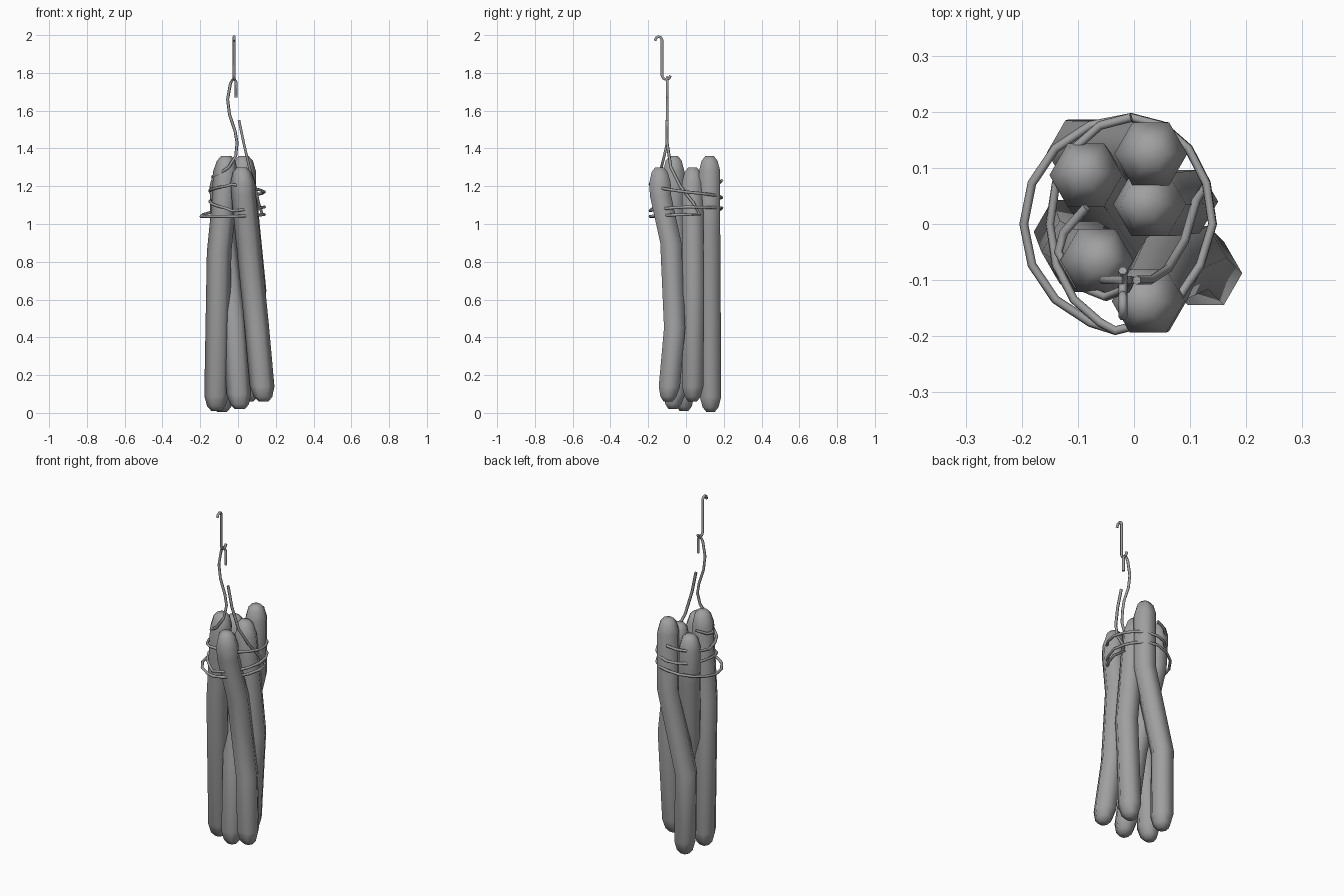
import bpy, bmesh, math
from mathutils import Vector

old = bpy.data.objects.get("Cube")
if old:
    bpy.data.objects.remove(old, do_unlink=True)


def make_material(name, value):
    mat = bpy.data.materials.new(name)
    mat.use_nodes = True
    color = (value, value, value, 1)
    mat.diffuse_color = color
    mat.node_tree.nodes["Principled BSDF"].inputs["Base Color"].default_value = color
    return mat


grey = make_material("plain grey", 0.35)
SIDES = 6
RADIUS = 0.065
WIRE = 0.008


def finish(obj):
    obj.data.materials.append(grey)
    bpy.ops.object.select_all(action="DESELECT")
    obj.select_set(True)
    bpy.context.view_layer.objects.active = obj


def stick(name, path):
    """Six-sided rod along a path from top to bottom, with rounded ends."""
    top, *middle, bottom = [Vector(p) for p in path]
    cap = [(0, 0.4), (0.025, 0.75), (0.08, 1)]
    rings = [(top.lerp(middle[0], d / (top - middle[0]).length), f) for d, f in cap]
    rings += [(p, 1) for p in middle]
    last = middle[-1]
    rings += [(bottom.lerp(last, d / (bottom - last).length), f) for d, f in reversed(cap)]
    bm = bmesh.new()
    loops = []
    for center, factor in rings:
        loop = []
        for i in range(SIDES):
            a = math.tau * i / SIDES
            offset = Vector((math.cos(a), math.sin(a), 0)) * RADIUS * factor
            loop.append(bm.verts.new(center + offset))
        loops.append(loop)
    for upper, lower in zip(loops, loops[1:]):
        for i in range(SIDES):
            j = (i + 1) % SIDES
            bm.faces.new((upper[i], lower[i], lower[j], upper[j]))
    bm.faces.new(loops[0])
    bm.faces.new(reversed(loops[-1]))
    bmesh.ops.recalc_face_normals(bm, faces=bm.faces)
    mesh = bpy.data.meshes.new(name)
    bm.to_mesh(mesh)
    bm.free()
    obj = bpy.data.objects.new(name, mesh)
    bpy.context.collection.objects.link(obj)
    finish(obj)
    bpy.ops.object.shade_smooth_by_angle(angle=math.radians(65))


def wire(name, points):
    """Thin round wire through the given points."""
    curve = bpy.data.curves.new(name, "CURVE")
    curve.dimensions = "3D"
    curve.bevel_depth = WIRE
    curve.bevel_resolution = 1
    curve.use_fill_caps = True
    spline = curve.splines.new("POLY")
    spline.points.add(len(points) - 1)
    for target, p in zip(spline.points, points):
        target.co = (*p, 1)
    obj = bpy.data.objects.new(name, curve)
    bpy.context.collection.objects.link(obj)
    finish(obj)
    bpy.ops.object.convert(target="MESH")
    bpy.ops.object.shade_smooth_by_angle(angle=math.radians(65))


# Five leaning sticks
stick("front_stick", [(0.02, -0.14, 1.3), (0.03, -0.135, 1.15), (0.055, -0.08, 0.9),
                      (0.1, -0.06, 0.45), (0.135, -0.095, 0.06)])
stick("right_stick", [(-0.062, -0.065, 1.36), (-0.075, -0.065, 1.1),
                      (-0.1, -0.05, 0.85), (-0.115, -0.01, 0.01)])
stick("back_right_stick", [(-0.088, 0.09, 1.28), (-0.08, 0.08, 1.0),
                           (-0.02, -0.01, 0.5), (0.01, -0.07, 0.02)])
stick("middle_stick", [(0.02, 0.035, 1.3), (0.04, 0.035, 1.1),
                       (0.085, 0.04, 0.65), (0.055, 0.035, 0.06)])
stick("back_stick", [(0.03, 0.125, 1.36), (0.03, 0.125, 0.95),
                     (-0.09, 0.128, 0.48), (-0.085, 0.13, 0.005)])

# Binding wire: loose tail, then turns around the bundle
tail = [(0.005, -0.1, 1.55), (0.03, -0.1, 1.43), (0.06, -0.08, 1.3),
        (0.09, -0.03, 1.2), (0.11, 0.04, 1.11)]
# Heights at successive quarter turns: right, front, left, back
heights = [1.05, 1.04, 1.04, 1.085, 1.09, 1.07, 1.12, 1.14, 1.17, 1.21, 1.175, 1.23]
STEPS = 4
for i in range(-1, (len(heights) - 1) * STEPS + 1):
    q, part = divmod(max(i, 0), STEPS)
    nxt = heights[min(q + 1, len(heights) - 1)]
    z = heights[q] + (nxt - heights[q]) * part / STEPS
    a = -math.pi / 2 * i / STEPS
    x, y = 0.145 * math.cos(a), 0.19 * math.sin(a)
    if x < 0 and i < 3 * STEPS:
        x *= 1.32
    tail.append((x - 0.005 + 0.15 * y * (y < 0) * (x > 0), y, z))
wire("binding_wire", tail)

# Hanging wire with a bent top and a curled lower end
wire("hanging_wire", [(-0.01, -0.1, 1.67), (-0.01, -0.1, 1.75), (-0.022, -0.1, 1.775),
                      (-0.04, -0.1, 1.745), (-0.055, -0.1, 1.66), (-0.045, -0.1, 1.58),
                      (-0.015, -0.1, 1.49), (-0.005, -0.1, 1.43), (-0.012, -0.115, 1.36),
                      (-0.05, -0.13, 1.3), (-0.1, -0.11, 1.265), (-0.135, -0.05, 1.25),
                      (-0.125, -0.015, 1.255), (-0.085, 0.03, 1.28)])

# Small double-ended hook
hook = [(-0.02, -0.165, 1.97)]
for k in range(5):
    a = math.pi * (1 - k / 4)
    hook.append((-0.02, -0.145 + 0.018 * math.cos(a), 1.974 + 0.018 * math.sin(a)))
for k in range(5):
    a = math.pi * (1 + k / 4)
    hook.append((-0.02, -0.105 + 0.022 * math.cos(a), 1.785 - 0.02 * abs(math.sin(a))))
wire("top_hook", hook)
